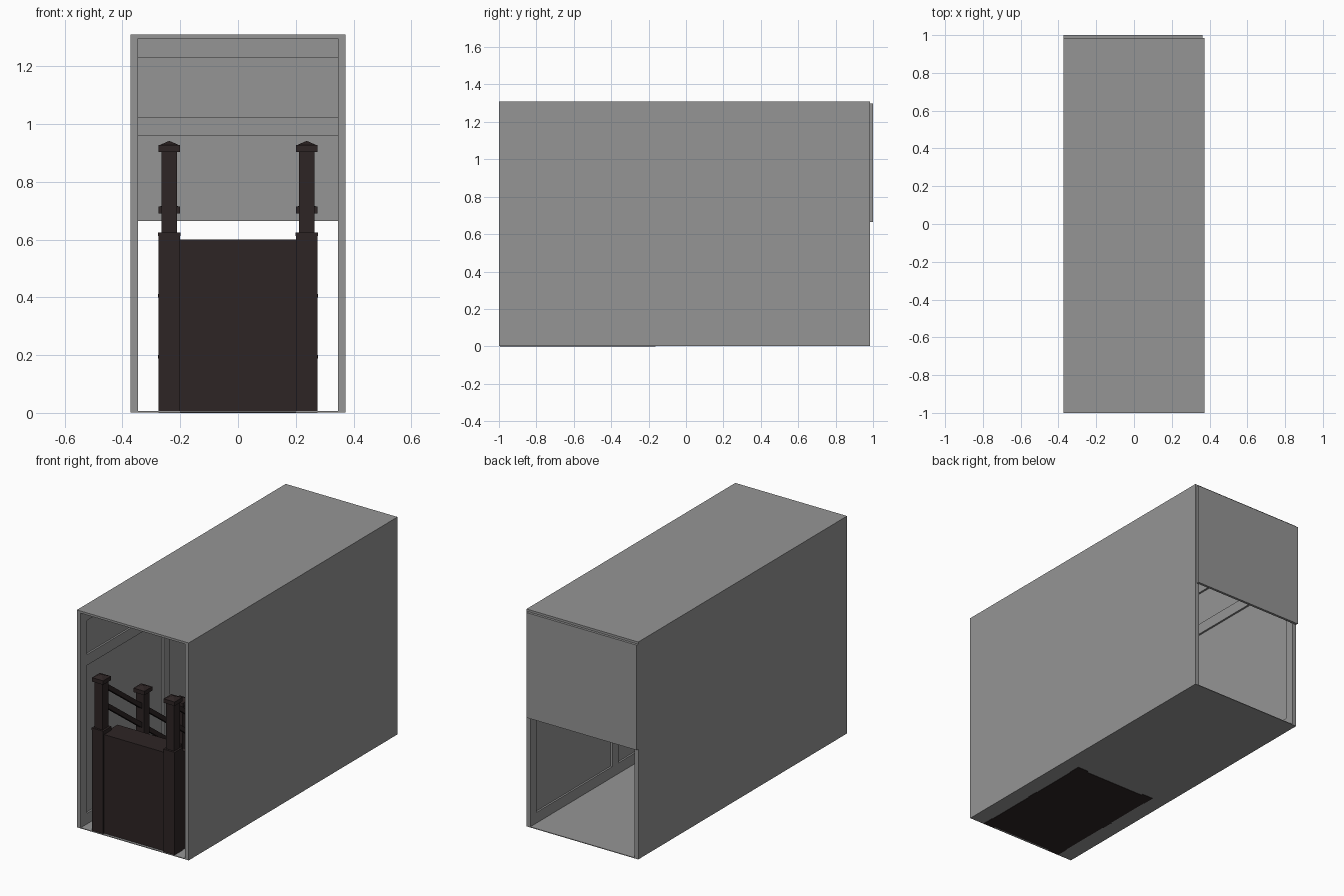
import bpy, bmesh
from mathutils import Vector

if "Cube" in bpy.data.objects:
    bpy.data.objects.remove(bpy.data.objects["Cube"])


def material(name, rgb):
    m = bpy.data.materials.new(name)
    m.diffuse_color = (*rgb, 1)
    m.use_nodes = True
    m.node_tree.nodes["Principled BSDF"].inputs["Base Color"].default_value = m.diffuse_color
    return m


GREY = material("plaster_grey", (0.30, 0.30, 0.30))
WOOD = material("dark_wood", (0.027, 0.018, 0.018))


def finish(name, bm, mat):
    bmesh.ops.recalc_face_normals(bm, faces=bm.faces[:])
    me = bpy.data.meshes.new(name)
    bm.to_mesh(me)
    bm.free()
    me.materials.append(mat)
    ob = bpy.data.objects.new(name, me)
    bpy.context.collection.objects.link(ob)
    return ob


def add_box(bm, lo, hi):
    verts = bmesh.ops.create_cube(bm, size=1)["verts"]
    lo, hi = Vector(lo), Vector(hi)
    for v in verts:
        v.co = (lo + hi) / 2 + v.co * (hi - lo)


def box(name, lo, hi, mat):
    bm = bmesh.new()
    add_box(bm, lo, hi)
    return finish(name, bm, mat)


def extrude_yz(name, pts, x0, x1, mat):
    """Closed side profile in y,z, extruded across x."""
    bm = bmesh.new()
    f = bm.faces.new([bm.verts.new((x0, y, z)) for y, z in pts])
    r = bmesh.ops.extrude_face_region(bm, geom=[f])
    for v in r["geom"]:
        if isinstance(v, bmesh.types.BMVert):
            v.co.x = x1
    return finish(name, bm, mat)


# Corridor shell
Y0, Y1 = -1.0, 0.985
W, IN, H = 0.372, 0.358, 1.297
box("floor", (-W, Y0, 0.002), (W, Y1, 0.006), GREY)
box("ceiling", (-W, Y0, H), (W, Y1, 1.31), GREY)
box("back_header", (-W, Y1, 0.665), (W - 0.01, 1.0, H), GREY)

RAILS = [(0.006, 0.07), (0.96, 1.025), (1.23, H)]
for side, label, mid in ((-1, "left", -0.18), (1, "right", 0.175)):
    box(label + "_wall", (min(side * IN, side * W), Y0, 0.003),
        (max(side * IN, side * W), Y1, H), GREY)
    # Raised panel framing on the inside of the wall
    bm = bmesh.new()
    xa, xb = sorted((side * 0.347, side * IN))
    for z0, z1 in RAILS:
        add_box(bm, (xa, Y0, z0), (xb, Y1, z1))
    for y0, y1 in ((Y0, Y0 + 0.06), (mid - 0.03, mid + 0.03), (Y1 - 0.06, Y1)):
        for (_, z0), (z1, _) in zip(RAILS, RAILS[1:]):
            add_box(bm, (xa, y0, z0), (xb, y1, z1))
    finish(label + "_wall_frame", bm, GREY)

# Framing on the inside of the back header
bm = bmesh.new()
for z0, z1 in RAILS[1:]:
    add_box(bm, (-0.347, Y1 - 0.011, z0), (0.347, Y1, z1))
finish("back_header_frame", bm, GREY)

# Staircase, high at the front and stepping down towards the back
N, TOP, S0, RUN = 6, 0.6, -0.985, 0.135
rise = TOP / N
pts = [(S0, 0), (S0, TOP)]
for i in range(N):
    y = S0 + RUN * (i + 1)
    z = TOP - rise * i
    pts += [(y + 0.012, z), (y + 0.012, z - 0.018), (y, z - 0.018), (y, z - rise)]
extrude_yz("stair_steps", pts, -0.215, 0.215, WOOD)


def newel(name, x, y, base):
    """Pedestal, post, cap and low pyramid top."""
    bm = bmesh.new()
    for half, z0, z1 in ((0.037, 0, base - 0.012), (0.039, base - 0.012, base),
                         (0.027, base, base + 0.278),
                         (0.037, base + 0.278, base + 0.302)):
        add_box(bm, (x - half, y - half, z0), (x + half, y + half, z1))
    h, z = 0.034, base + 0.302
    q = [bm.verts.new((x + a * h, y + b * h, z))
         for a, b in ((-1, -1), (1, -1), (1, 1), (-1, 1))]
    tip = bm.verts.new((x, y, base + 0.317))
    bm.faces.new(q)
    for i in range(4):
        bm.faces.new((q[i], q[(i + 1) % 4], tip))
    finish(name, bm, WOOD)


NEWELS = [("upper", -0.958, 0.625), ("middle", -0.565, 0.412), ("lower", -0.2, 0.2)]
SLOPE = 0.74
for side, label in ((-1, "left"), (1, "right")):
    x = side * 0.238
    for nm, y, base in NEWELS:
        newel(f"{label}_{nm}_newel", x, y, base)
    # Sloping stringer wall
    ya, yb = -0.94, -0.2
    extrude_yz(label + "_stringer",
               [(ya, 0), (yb, 0), (yb, 0.625 - SLOPE * (yb - ya)), (ya, 0.625)],
               x - 0.033, x + 0.033, WOOD)
    # Two sloping handrails
    for nm, z, t in (("upper", 0.89, 0.032), ("lower", 0.775, 0.032)):
        ze = z - SLOPE * (yb - ya)
        extrude_yz(f"{label}_{nm}_rail",
                   [(ya, z - t), (yb, ze - t), (yb, ze), (ya, z)],
                   x - 0.014, x + 0.014, WOOD)
